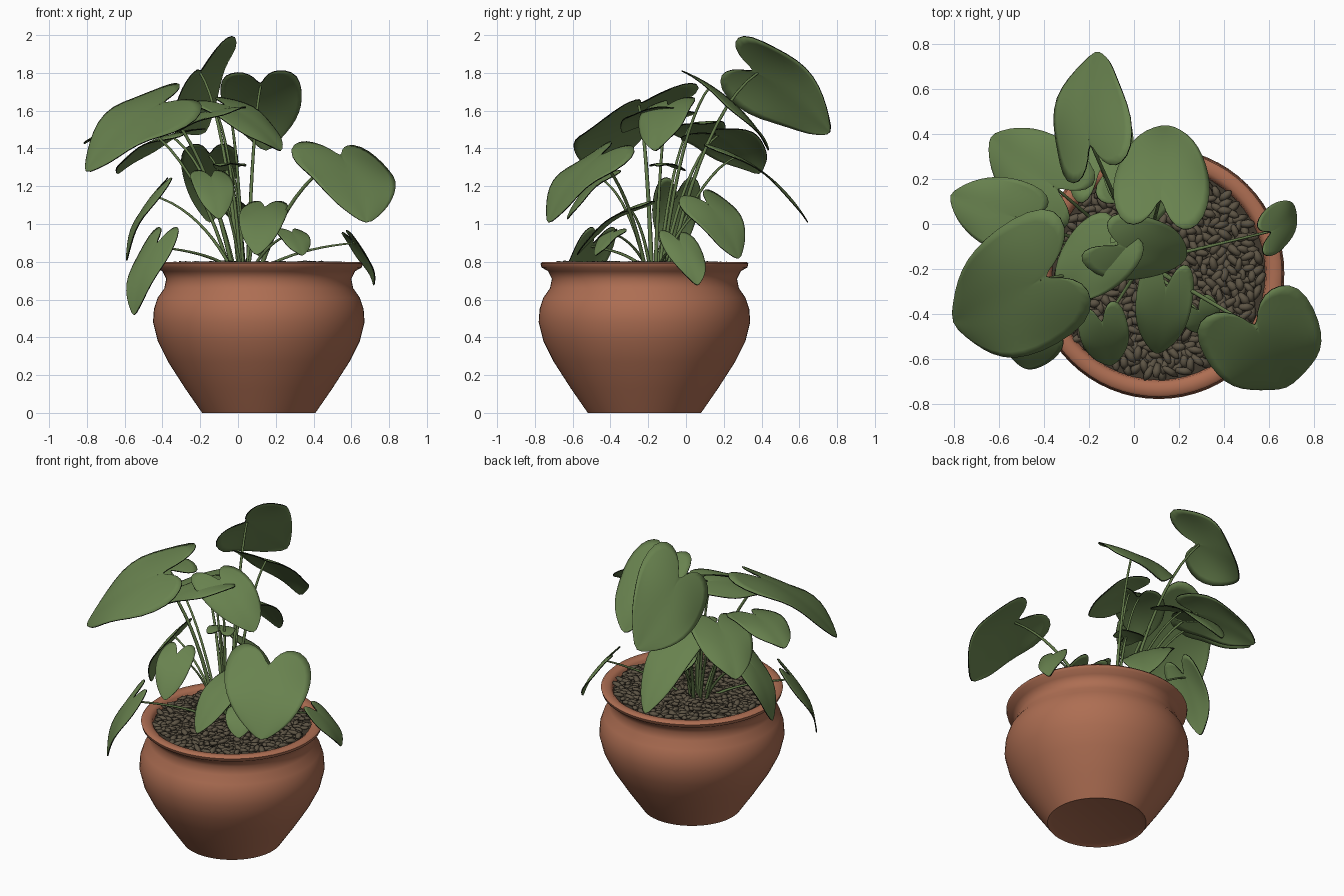
import bpy, bmesh, math, random
from mathutils import Vector, Matrix

random.seed(4)
if "Cube" in bpy.data.objects:
    bpy.data.objects.remove(bpy.data.objects["Cube"])

POT = Vector((0.11, -0.22, 0))
UP = Vector((0, 0, 1))


def material(name, rgb):
    m = bpy.data.materials.new(name)
    m.use_nodes = True
    m.diffuse_color = (*rgb, 1)
    bsdf = next(n for n in m.node_tree.nodes if n.type == 'BSDF_PRINCIPLED')
    bsdf.inputs["Base Color"].default_value = (*rgb, 1)
    bsdf.inputs["Roughness"].default_value = 0.8
    return m


terracotta = material("terracotta", (0.42, 0.155, 0.085))
leaf_green = material("leaf green", (0.14, 0.225, 0.078))
stem_green = material("stem green", (0.12, 0.19, 0.065))
edge_dark = material("dark leaf edge", (0.006, 0.009, 0.004))
bark_brown = material("bark brown", (0.108, 0.088, 0.058))
soil_brown = material("soil brown", (0.05, 0.04, 0.027))


def add_object(name, bm, mats, smooth=True):
    mesh = bpy.data.meshes.new(name)
    for f in bm.faces:
        f.smooth = smooth
    bm.to_mesh(mesh)
    bm.free()
    for m in mats:
        mesh.materials.append(m)
    obj = bpy.data.objects.new(name, mesh)
    bpy.context.collection.objects.link(obj)
    return obj


# Pot: lathed profile with a rolled rim and an inner wall
profile = [(0, 0.01), (0.27, 0.01), (0.3, 0), (0.39, 0.13), (0.48, 0.27),
           (0.535, 0.38), (0.56, 0.48), (0.555, 0.55), (0.535, 0.61),
           (0.5, 0.66), (0.49, 0.71), (0.51, 0.75), (0.545, 0.77),
           (0.55, 0.79), (0.54, 0.8), (0.5, 0.8), (0.48, 0.785), (0.465, 0.7)]
bm = bmesh.new()
verts = [bm.verts.new((r, 0, z)) for r, z in profile]
edges = [bm.edges.new(pair) for pair in zip(verts, verts[1:])]
bmesh.ops.spin(bm, geom=verts + edges, axis=UP, cent=(0, 0, 0),
               angle=math.tau, steps=64, use_duplicate=False)
bmesh.ops.remove_doubles(bm, verts=bm.verts, dist=0.0005)
bmesh.ops.recalc_face_normals(bm, faces=bm.faces)
pot = add_object("pot", bm, [terracotta])
pot.location = POT
bpy.context.view_layer.objects.active = pot
pot.select_set(True)
bpy.ops.object.shade_smooth_by_angle(angle=math.radians(50))
pot.select_set(False)

# Soil disc
bm = bmesh.new()
bmesh.ops.create_circle(bm, cap_ends=True, segments=48, radius=0.475)
soil = add_object("soil", bm, [soil_brown], False)
soil.location = POT + UP * 0.765

# Bark chips: flattened ovals in a sunflower scatter
bm = bmesh.new()
count = 560
golden_angle = math.pi * (3 - math.sqrt(5))
for i in range(count):
    r = 0.455 * math.sqrt((i + 0.5) / count)
    a = i * golden_angle
    place = Matrix.Translation((r * math.cos(a), r * math.sin(a),
                                random.uniform(0.77, 0.79)))
    turn = (Matrix.Rotation(random.uniform(0, math.tau), 4, 'Z')
            @ Matrix.Rotation(random.uniform(-0.35, 0.35), 4, 'Y'))
    size = Matrix.Diagonal((random.uniform(0.034, 0.048),
                            random.uniform(0.017, 0.022), 0.014, 1))
    bmesh.ops.create_icosphere(bm, subdivisions=1, radius=1,
                               matrix=place @ turn @ size)
chips = add_object("bark_chips", bm, [bark_brown])
chips.location = POT

# Half outline of a heart-shaped leaf: (along midrib, out to the side)
HEART = [(0, 0), (-0.18, 0.12), (-0.32, 0.36), (-0.34, 0.68), (-0.2, 0.97),
         (0.1, 1.04), (0.34, 0.97), (0.56, 0.82), (0.76, 0.57), (0.9, 0.28),
         (1.02, 0)]
RINGS = 4


def make_leaf(name, base, axis, side):
    normal = axis.cross(side).normalized()
    if normal.z < 0:
        normal = -normal
    bm = bmesh.new()
    phase = random.uniform(0, math.tau)
    for s in (-1, 1):
        grid = []
        for i, (u, w) in enumerate(HEART):
            mid = i / (len(HEART) - 1)
            row = []
            for k in range(RINGS + 1):
                t = k / RINGS
                along, out = mid + (u - mid) * t, w * t
                arch = 0.3 * axis.length * along * (1 - along)
                fold = 0.1 * side.length * (out - 1.8 * out * out)
                wave = 0.1 * side.length * t * t * out * math.sin(6 * along + phase)
                row.append(bm.verts.new(base + axis * along + side * out * s
                                        + normal * (arch + fold + wave)))
            grid.append(row)
        for a, b in zip(grid, grid[1:]):
            for k in range(RINGS):
                bm.faces.new((a[k], a[k + 1], b[k + 1], b[k]))
    bmesh.ops.remove_doubles(bm, verts=bm.verts, dist=0.0005)
    bmesh.ops.recalc_face_normals(bm, faces=bm.faces)
    leaf = add_object(name, bm, [leaf_green, edge_dark])
    smooth = leaf.modifiers.new("smooth", 'SUBSURF')
    smooth.levels = smooth.render_levels = 1
    thick = leaf.modifiers.new("thickness", 'SOLIDIFY')
    thick.thickness = 0.006
    thick.offset = 0
    thick.material_offset_rim = 1


def make_stem(name, end, radius):
    root = Vector((0.04, -0.17, 0.76))
    out = Vector((end.x - root.x, end.y - root.y, 0))
    root += out * 0.15
    rise = UP * max(end.z - root.z, 0.15)
    curve = bpy.data.curves.new(name, 'CURVE')
    curve.dimensions = '3D'
    curve.bevel_depth = radius
    curve.bevel_resolution = 1
    curve.resolution_u = 10
    spline = curve.splines.new('BEZIER')
    spline.bezier_points.add(1)
    first, last = spline.bezier_points
    first.co, last.co = root, end
    first.handle_left = root - UP * 0.05
    first.handle_right = root + out * 0.2 + rise * 0.5
    last.handle_left = end - out * 0.35 - rise * 0.12
    last.handle_right = end + out * 0.1
    first.radius, last.radius = 1.2, 0.7
    curve.materials.append(stem_green)
    obj = bpy.data.objects.new(name, curve)
    bpy.context.collection.objects.link(obj)


# Leaves: stem joint, tip, and for the tilted ones a half-width direction
LEAVES = {
    "front_left_large": [(0.55, -0.47, 1.35), (0.68, -0.73, 1), (0.24, 0.1, -0.02)],
    "front_right_large": [(-0.42, -0.25, 1.63), (-0.81, -0.44, 1.27), (-0.1, 0.27, 0.09)],
    "back_tall": [(-0.2, 0.38, 1.8), (-0.17, 0.77, 1.48), (0.16, 0.07, 0.17)],
    "back_center": [(0.12, 0.13, 1.73), (0.15, 0.44, 1.38), (0.21, -0.02, 0.01)],
    "back_right": [(-0.36, 0.17, 1.47), (-0.64, 0.39, 1.26), (0.1, 0.16, 0.03)],
    "back_low": [(-0.15, 0.27, 1.36), (-0.15, 0.65, 1)],
    "right_high": [(-0.53, 0.03, 1.53), (-0.82, 0.13, 1.42), (0.06, 0.15, 0.02)],
    "center_high": [(-0.05, -0.1, 1.62), (0.23, -0.16, 1.38), (0.1, 0.13, 0.02)],
    "center_right": [(-0.12, -0.1, 1.6), (-0.33, -0.34, 1.48), (0.12, -0.1, 0.02)],
    "front_heart": [(0.14, -0.3, 1.08), (0.1, -0.58, 0.83)],
    "front_narrow": [(-0.14, -0.45, 1.24), (-0.1, -0.63, 1.02)],
    "front_small": [(0.29, -0.39, 0.95), (0.34, -0.48, 0.83)],
    "left_rim": [(0.62, -0.03, 0.9), (0.72, 0.06, 0.67), (0.02, -0.1, 0.01)],
    "right_drooping": [(-0.44, -0.5, 0.88), (-0.55, -0.59, 0.51)],
    "right_low": [(-0.45, -0.05, 1.15), (-0.59, -0.07, 0.8)],
    "back_rim": [(-0.01, 0.12, 1.1), (0.13, 0.28, 0.81), (-0.11, 0.11, 0.03)],
    "center_small": [(-0.04, -0.13, 1.32), (-0.08, 0, 1.28)],
}
for part, points in LEAVES.items():
    base, tip, *given = [Vector(p) for p in points]
    axis = tip - base
    # Smaller leaves hang level, with a width that follows their length
    level = axis.cross(UP).normalized() * (0.06 + 0.17 * axis.length)
    side = given[0] if given else level
    make_leaf(part + "_leaf", base, axis, side)
    make_stem(part + "_stem", base, 0.006 + 0.015 * side.length)
